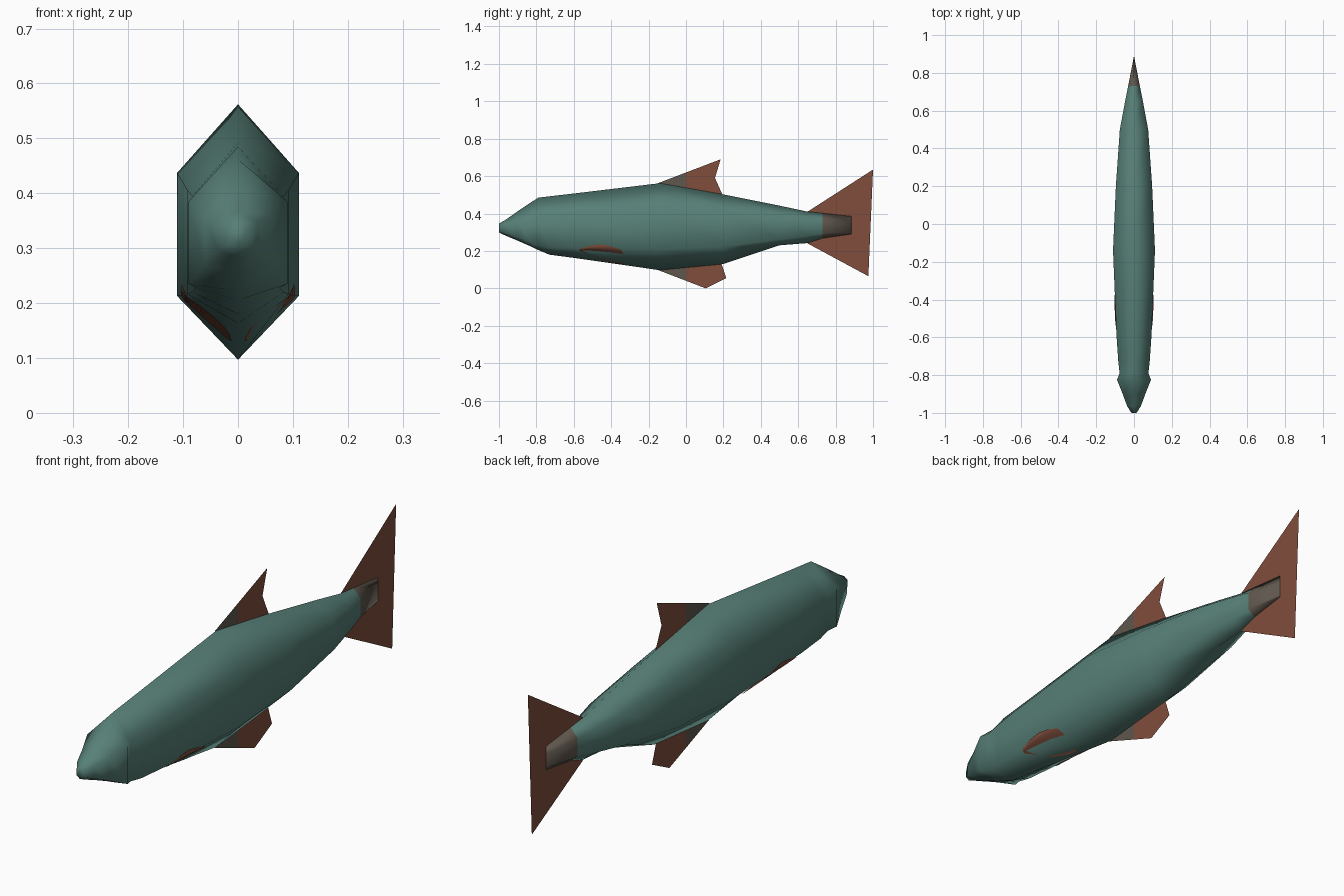
import bpy, bmesh
from mathutils import Vector

if "Cube" in bpy.data.objects:
    bpy.data.objects.remove(bpy.data.objects["Cube"])


def material(name, rgb):
    m = bpy.data.materials.new(name)
    m.diffuse_color = (*rgb, 1)
    m.use_nodes = True
    m.node_tree.nodes["Principled BSDF"].inputs["Base Color"].default_value = m.diffuse_color
    return m


TEAL = material("teal scales", (0.095, 0.215, 0.185))
RUST = material("rust fin", (0.215, 0.075, 0.045))
DULL = material("dull brown", (0.115, 0.095, 0.075))


def make_object(name, bm, mats, smooth=True):
    me = bpy.data.meshes.new(name)
    for f in bm.faces:
        f.smooth = smooth
    bm.to_mesh(me)
    bm.free()
    for m in mats:
        me.materials.append(m)
    ob = bpy.data.objects.new(name, me)
    bpy.context.collection.objects.link(ob)
    return ob


# Body stations: y, half width, top, upper shoulder, lower shoulder, bottom
STATIONS = [
    (-1.00, 0.014, 0.346, 0.335, 0.308, 0.298),
    (-0.965, 0.036, 0.366, 0.345, 0.296, 0.282),
    (-0.90, 0.060, 0.412, 0.360, 0.268, 0.255),
    (-0.825, 0.090, 0.462, 0.385, 0.235, 0.222),
    (-0.79, 0.076, 0.485, 0.388, 0.228, 0.205),
    (-0.73, 0.083, 0.492, 0.395, 0.220, 0.180),
    (-0.60, 0.092, 0.507, 0.405, 0.216, 0.163),
    (-0.14, 0.111, 0.562, 0.437, 0.213, 0.097),
    (0.20, 0.096, 0.502, 0.415, 0.222, 0.130),
    (0.50, 0.075, 0.442, 0.388, 0.262, 0.230),
    (0.65, 0.047, 0.410, 0.374, 0.280, 0.242),
    (0.73, 0.031, 0.402, 0.366, 0.292, 0.268),
    (0.885, 0.001, 0.385, 0.355, 0.300, 0.290),
]


def section(s):
    y, w, top, up, low, bot = s
    return [(0, y, top), (w, y, up), (w, y, low),
            (0, y, bot), (-w, y, low), (-w, y, up)]


# Body: hexagonal loft, brownish behind the tail root
bm = bmesh.new()
rings = [[bm.verts.new(p) for p in section(s)] for s in STATIONS]
for a, b in zip(rings, rings[1:]):
    for i in range(6):
        j = (i + 1) % 6
        f = bm.faces.new((a[i], a[j], b[j], b[i]))
        f.material_index = 1 if f.calc_center_median().y > 0.74 else 0
bm.faces.new(rings[0])
bm.faces.new(rings[-1]).material_index = 1
bmesh.ops.recalc_face_normals(bm, faces=bm.faces)
make_object("body", bm, [TEAL, DULL])


# Flat fins on the centre plane, given as (y, z) outlines
def fin(name, outline, fade_y):
    bm = bmesh.new()
    bm.faces.new([bm.verts.new((0, y, z)) for y, z in outline])
    bmesh.ops.triangulate(bm, faces=bm.faces)
    bmesh.ops.bisect_plane(bm, geom=bm.verts[:] + bm.edges[:] + bm.faces[:],
                           plane_co=(0, fade_y, 0), plane_no=(0, 1, 0))
    for f in bm.faces:
        f.material_index = 1 if f.calc_center_median().y < fade_y else 0
    make_object(name, bm, [RUST, DULL], smooth=False)


fin("dorsal_fin", [(-0.15, 0.562), (0.195, 0.50), (0.155, 0.59), (0.185, 0.69)], 0.0)
fin("belly_fin", [(-0.15, 0.098), (0.105, 0.0), (0.215, 0.055), (0.19, 0.13)], 0.0)
fin("tail_fin", [(0.65, 0.24), (0.975, 0.065), (0.885, 0.29), (0.885, 0.36),
                 (1.0, 0.635), (0.65, 0.41)], 0.6)


def flank_x(y, z):
    """Half width of the body surface at the given y and z."""
    for a, b in zip(STATIONS, STATIONS[1:]):
        if a[0] <= y <= b[0]:
            t = (y - a[0]) / (b[0] - a[0])
            _, w, top, up, low, bot = [p + (q - p) * t for p, q in zip(a, b)]
            if z > up:
                return w * (top - z) / (top - up)
            if z < low:
                return w * max(0, (z - bot) / (low - bot))
            return w


# Pectoral fins: thin patches lying on the lower flanks (y, upper z, lower z)
PATCH = [(-0.57, 0.213, 0.203), (-0.51, 0.230, 0.180), (-0.46, 0.237, 0.158),
         (-0.40, 0.226, 0.143), (-0.345, 0.208, 0.133), (-0.325, 0.165, 0.136)]
ROWS = 8
for side, label in ((1, "right"), (-1, "left")):
    bm = bmesh.new()
    cols = []
    for y, hi, lo in PATCH:
        col = []
        for k in range(ROWS + 1):
            z = lo + (hi - lo) * k / ROWS
            col.append(bm.verts.new((side * (flank_x(y, z) + 0.004), y, z - 0.002)))
        cols.append(col)
    for a, b in zip(cols, cols[1:]):
        for k in range(ROWS):
            quad = (a[k], b[k], b[k + 1], a[k + 1])
            bm.faces.new(quad if side > 0 else quad[::-1])
    make_object("pectoral_fin_" + label, bm, [RUST])
